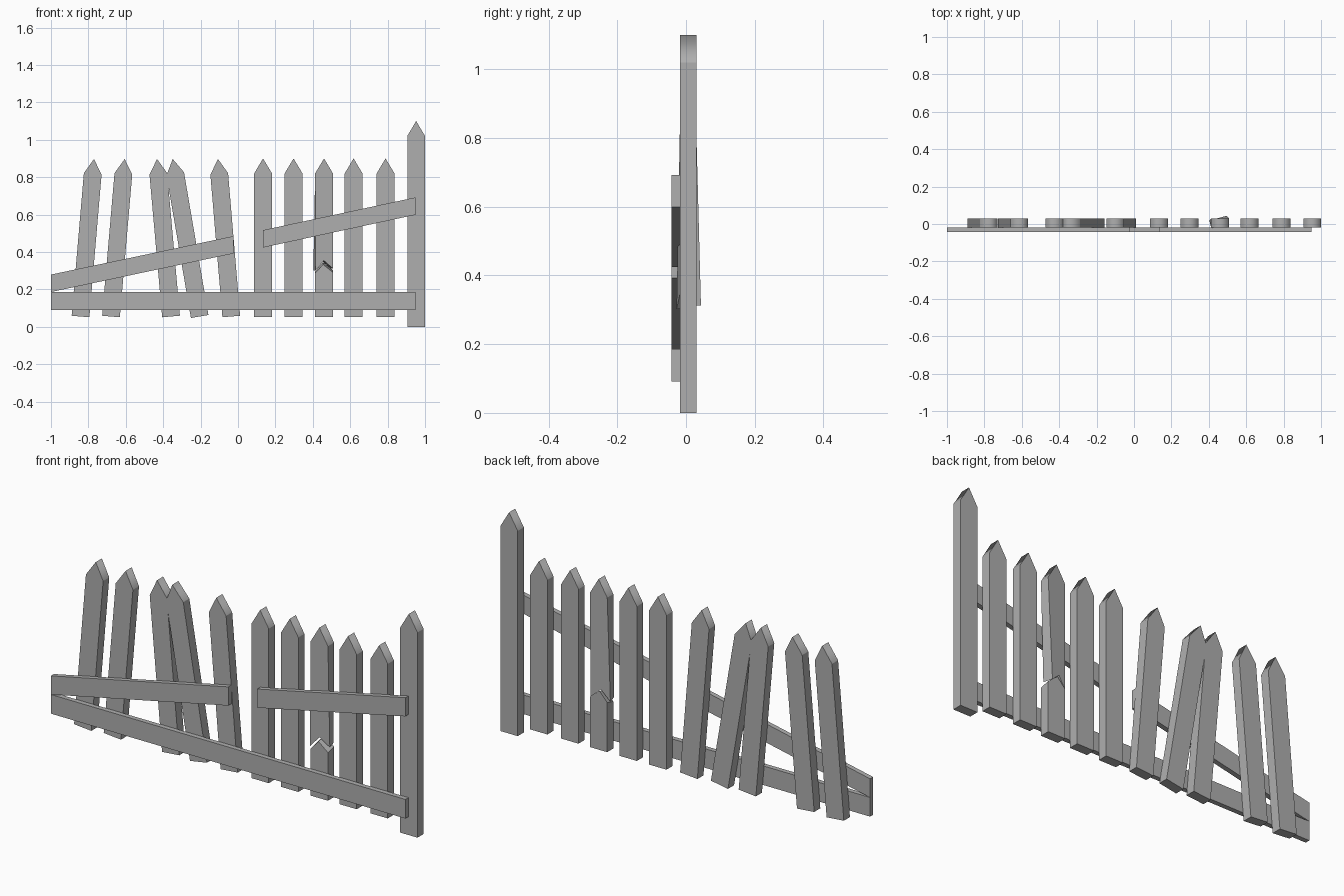
import bpy, bmesh, math
from mathutils import Matrix, Vector

if "Cube" in bpy.data.objects:
    bpy.data.objects.remove(bpy.data.objects["Cube"])

FRONT, BACK = -0.018, 0.03      # depth range of the pickets and post
RAIL_FRONT = -0.042             # rails are nailed onto the front
HALF = 0.0475                   # half width of a board

# Weathered grey
grey = bpy.data.materials.new("weathered_grey")
grey.diffuse_color = (0.43, 0.43, 0.43, 1)
grey.use_nodes = True
grey.node_tree.nodes["Principled BSDF"].inputs["Base Color"].default_value = grey.diffuse_color


def prism(name, outline, y0, y1, tip=None):
    """Extrude an x/z outline from y0 to y1; faces meeting at the tip shade smoothly."""
    bm = bmesh.new()
    face = bm.faces.new([bm.verts.new((x, y0, z)) for x, z in outline])
    ext = bmesh.ops.extrude_face_region(bm, geom=[face])
    verts = [g for g in ext["geom"] if isinstance(g, bmesh.types.BMVert)]
    bmesh.ops.translate(bm, verts=verts, vec=(0, y1 - y0, 0))
    bmesh.ops.recalc_face_normals(bm, faces=bm.faces)
    if tip is not None:
        for f in bm.faces:
            f.smooth = len(f.verts) == 4 and any(
                abs(v.co.x - tip[0]) + abs(v.co.z - tip[1]) < 1e-5 for v in f.verts)
    mesh = bpy.data.meshes.new(name)
    bm.to_mesh(mesh)
    bm.free()
    mesh.materials.append(grey)
    obj = bpy.data.objects.new(name, mesh)
    bpy.context.collection.objects.link(obj)
    return obj


def picket(name, base, tip):
    """Pointed board from base centre to tip, leaning as needed."""
    b, t = Vector(base), Vector(tip)
    up = (t - b).normalized()
    side = Vector((up.y, -up.x)) * HALF
    neck = t - up * 0.08
    return prism(name, [b - side, b + side, neck + side, t, neck - side], FRONT, BACK, tip)


def rail(name, x0, z0, x1, z1, height):
    """Board with vertical ends; z0 and z1 are the lower corners."""
    return prism(name, [(x0, z0), (x1, z1), (x1, z1 + height), (x0, z0 + height)],
                 RAIL_FRONT, FRONT)


# End post
picket("end_post", (0.9525, 0), (0.9525, 1.1))

# Upright pickets
for i, x in enumerate((0.134, 0.297, 0.618, 0.789)):
    picket(f"upright_picket_{i + 1}", (x, 0.052), (x, 0.9))

# Leaning pickets: base x, tip x
for i, (bx, tx) in enumerate(((-0.842, -0.77), (-0.679, -0.606), (-0.358, -0.433),
                              (-0.205, -0.349), (-0.036, -0.107))):
    picket(f"leaning_picket_{i + 1}", (bx, 0.055), (tx, 0.897))

# Broken picket: stump with a jagged top sloping to the front
c = 0.46
stump = prism("broken_picket_stump", [(c - HALF, 0.052), (c + HALF, 0.052), (c + HALF, 0.303),
                                      (c - 0.005, 0.345), (c - HALF, 0.298)], FRONT, BACK)
for v in stump.data.vertices:
    if v.co.z > 0.2 and v.co.y < 0:
        v.co.z -= 0.012

# Broken picket: upper piece, twisted at its snapped end
upper = prism("broken_picket_top", [(c - HALF, 0.302), (c - 0.002, 0.354), (c + HALF, 0.312),
                                    (c + HALF, 0.82), (c, 0.9), (c - HALF, 0.82)],
              FRONT, BACK, (c, 0.9))
pivot = Vector((c, (FRONT + BACK) / 2, 0))
twist = (Matrix.Translation(pivot + Vector((-0.005, 0.002, 0)))
         @ Matrix.Rotation(math.radians(15), 4, 'Z') @ Matrix.Translation(-pivot))
for v in upper.data.vertices:
    if v.co.z < 0.5:
        v.co = twist @ v.co

# Rails
rail("lower_rail", -1, 0.091, 0.95, 0.091, 0.095)
rail("upper_rail_left", -1, 0.186, -0.024, 0.392, 0.093)
rail("upper_rail_right", 0.135, 0.424, 0.95, 0.599, 0.093)
